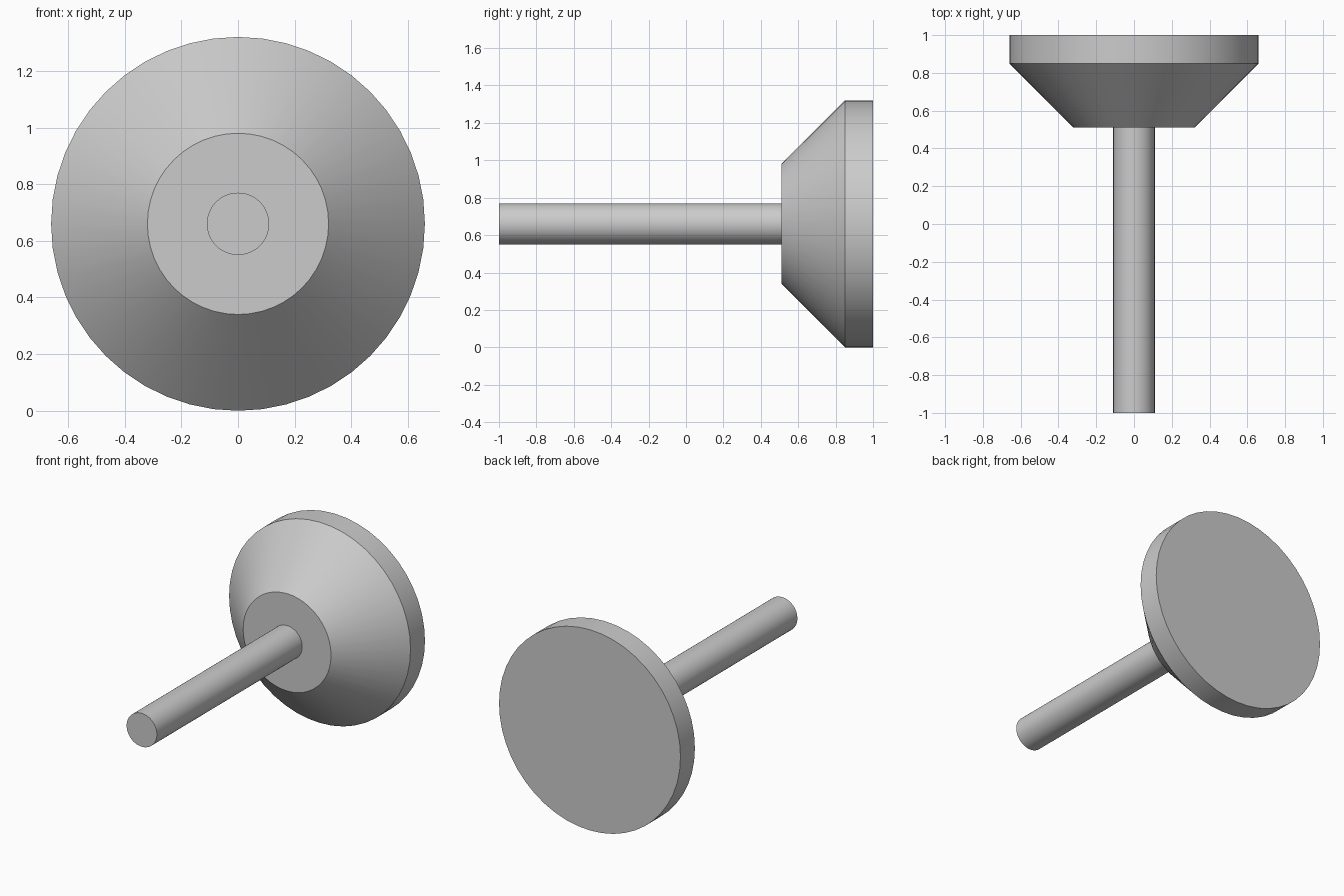
import bpy
import bmesh
import math

SEGMENTS = 48
AXIS_HEIGHT = 0.66

cube = bpy.data.objects.get("Cube")
if cube:
    bpy.data.objects.remove(cube, do_unlink=True)

# Plain grey finish
grey = bpy.data.materials.new("light_grey")
grey.use_nodes = True
colour = (0.6, 0.6, 0.6, 1)
grey.diffuse_color = colour
grey.node_tree.nodes["Principled BSDF"].inputs["Base Color"].default_value = colour


def turned_part(name, profile):
    """Closed solid turned about the y direction from (radius, y) points."""
    bm = bmesh.new()
    rings = []
    for radius, y in profile:
        angles = [math.tau * i / SEGMENTS for i in range(SEGMENTS)]
        rings.append([bm.verts.new((radius * math.sin(a), y, radius * math.cos(a)))
                      for a in angles])
    for near, far in zip(rings, rings[1:]):
        for i in range(SEGMENTS):
            j = (i + 1) % SEGMENTS
            bm.faces.new((near[i], near[j], far[j], far[i]))
    bm.faces.new(rings[0])
    bm.faces.new(rings[-1])
    bmesh.ops.recalc_face_normals(bm, faces=bm.faces)
    mesh = bpy.data.meshes.new(name)
    bm.to_mesh(mesh)
    bm.free()
    mesh.materials.append(grey)
    part = bpy.data.objects.new(name, mesh)
    part.location.z = AXIS_HEIGHT
    bpy.context.collection.objects.link(part)
    bpy.ops.object.select_all(action="DESELECT")
    part.select_set(True)
    bpy.context.view_layer.objects.active = part
    bpy.ops.object.shade_smooth_by_angle(angle=math.radians(30))
    return part


# Flared head: flat front, conical flank, straight rim, flat back
turned_part("flared_head", [(0.32, 0.51), (0.66, 0.85), (0.66, 1.0)])

# Straight rod meeting the front of the head
turned_part("rod", [(0.11, -1.0), (0.11, 0.52)])
